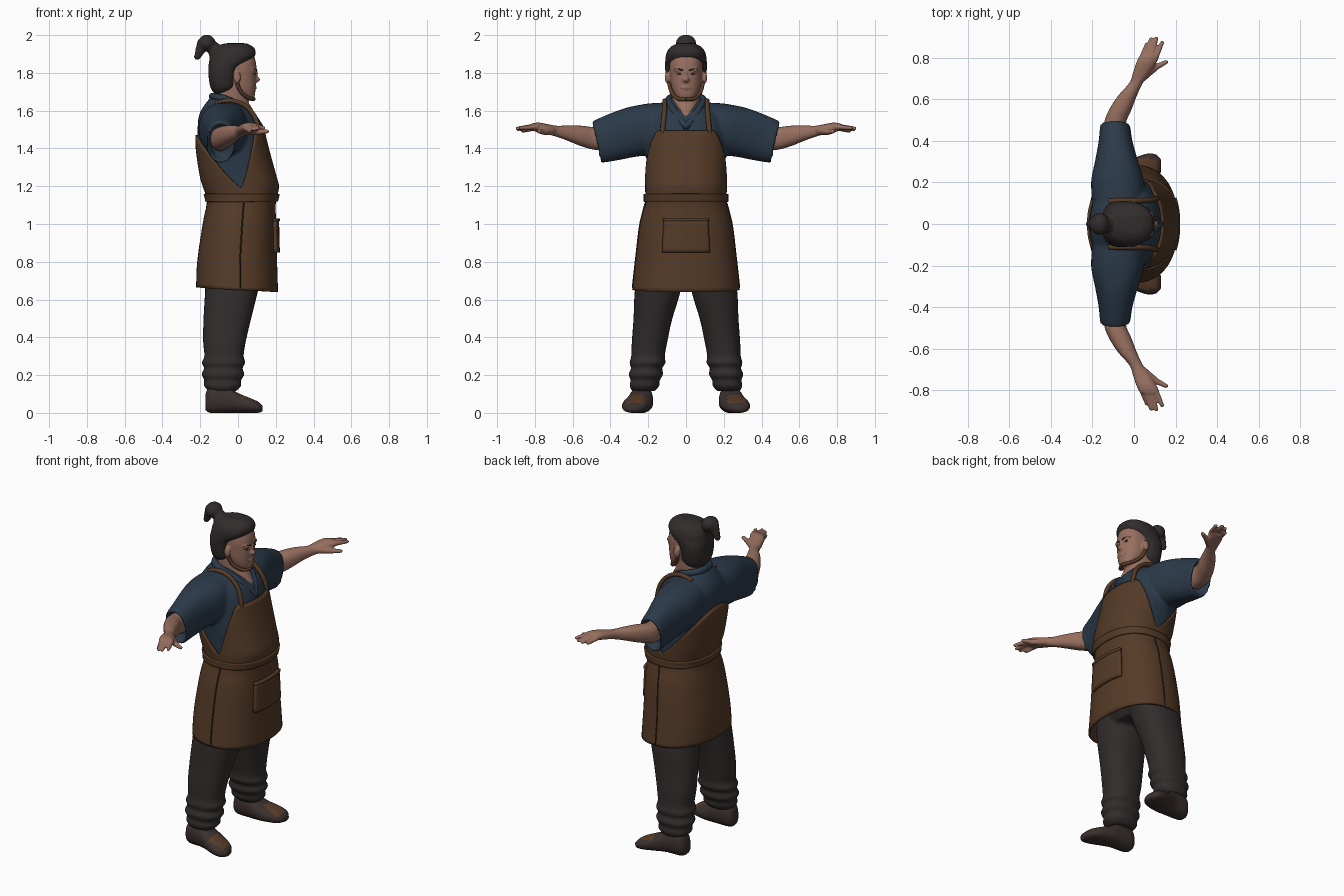
import bpy, bmesh, math
from mathutils import Matrix, Vector

cube = bpy.data.objects.get("Cube")
if cube:
    bpy.data.objects.remove(cube, do_unlink=True)

def material(name, r, g, b):
    m = bpy.data.materials.new(name)
    m.use_nodes = True
    m.diffuse_color = (r, g, b, 1)
    bsdf = m.node_tree.nodes["Principled BSDF"]
    bsdf.inputs["Base Color"].default_value = (r, g, b, 1)
    bsdf.inputs["Roughness"].default_value = 0.8
    return m

SKIN = material("skin", .31, .16, .115)
HAIR = material("dark hair", .032, .025, .025)
CLOTH = material("charcoal cloth", .033, .026, .026)
SHIRT = material("navy cloth", .024, .042, .066)
LEATHER = material("brown leather", .09, .043, .02)
SEAM = material("dark leather", .035, .017, .01)
SHOE = material("shoe leather", .042, .03, .027)
BEARD = material("brown beard", .1, .045, .022)

POWER = 2.3
AXES = {"x": (1, 2, 0), "y": (0, 2, 1), "z": (0, 1, 2)}

def sup(v):
    return math.copysign(abs(v) ** (2 / POWER), v)

def smooth_rings(rings, steps=4):
    """Catmull-Rom interpolation between cross-sections."""
    out = []
    last = len(rings) - 1
    for i in range(last):
        quad = [rings[max(0, min(last, i + k))] for k in (-1, 0, 1, 2)]
        for j in range(steps):
            t = j / steps
            out.append([.5 * (2 * b + (c - a) * t + (2 * a - 5 * b + 4 * c - d) * t * t
                              + (3 * b - a - 3 * c + d) * t ** 3) for a, b, c, d in zip(*quad)])
    return out + [list(rings[-1])]

def loft(bm, axis, rings, side=1, lean=0, n=32):
    """Closed skin over rings (position, u0, u1, v0, v1); a 4-value ring is symmetric."""
    iu, iv, it = AXES[axis]
    rings = [r if len(r) == 5 else (*r[:3], -r[3], r[3]) for r in rings]
    loops = []
    for t, u0, u1, v0, v1 in smooth_rings(rings):
        loop = []
        for k in range(n):
            a = math.tau * k / n
            p = [0, 0, 0]
            p[iu] = (u0 + u1) / 2 + (u1 - u0) / 2 * sup(math.cos(a))
            dv = (v1 - v0) / 2 * sup(math.sin(a))
            p[iv] = (v0 + v1) / 2 + dv
            p[it] = t + lean * dv
            p[1] *= side
            loop.append(bm.verts.new(p))
        loops.append(loop)
    for A, B in zip(loops, loops[1:]):
        for k in range(n):
            bm.faces.new((A[k], A[k - 1], B[k - 1], B[k]))
    bm.faces.new(loops[0])
    bm.faces.new(loops[-1])

def ball(bm, center, radii):
    bmesh.ops.create_uvsphere(bm, u_segments=20, v_segments=12, radius=1,
                              matrix=Matrix.Translation(center) @ Matrix.Diagonal((*radii, 1)))

def limb(bm, a, b, r0, r1, side=1):
    """Rounded finger made of overlapping balls."""
    for i in range(13):
        p = Vector(a).lerp(Vector(b), i / 12)
        r = r0 + (r1 - r0) * i / 12
        ball(bm, (p.x, p.y * side, p.z), (r, r, r))

def finish(bm, name, *mats, voxel=0, thick=0):
    bmesh.ops.recalc_face_normals(bm, faces=bm.faces)
    for f in bm.faces:
        f.smooth = True
    me = bpy.data.meshes.new(name)
    bm.to_mesh(me)
    bm.free()
    ob = bpy.data.objects.new(name, me)
    bpy.context.collection.objects.link(ob)
    for m in mats:
        me.materials.append(m)
    if voxel:
        r = ob.modifiers.new("fuse", "REMESH")
        r.mode, r.voxel_size, r.use_smooth_shade = "VOXEL", voxel, True
        s = ob.modifiers.new("soften", "SMOOTH")
        s.factor, s.iterations = .5, 3
    if thick:
        s = ob.modifiers.new("thickness", "SOLIDIFY")
        s.thickness, s.offset = thick, -1
    return ob

def tube(name, points, radius, mat, taper=None):
    cu = bpy.data.curves.new(name, "CURVE")
    cu.dimensions, cu.bevel_depth, cu.bevel_resolution, cu.use_fill_caps = "3D", radius, 3, True
    sp = cu.splines.new("NURBS")
    sp.points.add(len(points) - 1)
    for i, p in enumerate(points):
        sp.points[i].co = (*p, 1)
        sp.points[i].radius = taper[i] if taper else 1
    sp.use_endpoint_u, sp.order_u = True, 3
    cu.materials.append(mat)
    ob = bpy.data.objects.new(name, cu)
    bpy.context.collection.objects.link(ob)

# Body outline: height, back, front, half width
BODY = [(.64, -.218, .208, .282), (.8, -.212, .203, .264), (1, -.183, .198, .24),
        (1.1, -.163, .195, .214), (1.14, -.163, .203, .21), (1.2, -.183, .213, .214),
        (1.26, -.2, .198, .215), (1.4, -.22, .16, .22), (1.5, -.222, .136, .215)]
OUTLINE = smooth_rings(BODY, 8)

def on_body(angle, z, off):
    for a, b in zip(OUTLINE, OUTLINE[1:]):
        if z <= b[0]:
            break
    t = (z - a[0]) / (b[0] - a[0])
    _, x0, x1, w = [p + (q - p) * t for p, q in zip(a, b)]
    return ((x0 + x1) / 2 + ((x1 - x0) / 2 + off) * sup(math.cos(angle)),
            (w + off) * sup(math.sin(angle)), z)

def wrap(name, low, high, mat, off, thick, span=math.pi, cols=72, rows=36):
    """Panel of cloth lying on the body outline, between two edge rules."""
    bm = bmesh.new()
    grid = []
    for i in range(cols + 1):
        a = -span + 2 * span * i / cols
        z0, z1 = low(a), high(a)
        grid.append([bm.verts.new(on_body(a, z0 + (z1 - z0) * j / rows, off)) for j in range(rows + 1)])
    for A, B in zip(grid, grid[1:]):
        for j in range(rows):
            bm.faces.new((A[j], B[j], B[j + 1], A[j + 1]))
    bmesh.ops.remove_doubles(bm, verts=bm.verts, dist=.0001)
    return finish(bm, name, mat, thick=thick)

def apron_top(a):
    c = math.cos(a)
    return 1.19 + (.305 * min(1, c * 1.35) if c > 0 else -.28 * c)

# Apron with belt, pocket, side seams
wrap("apron", lambda a: .652 - .012 * math.cos(a), apron_top, LEATHER, .004, .012)
wrap("belt", lambda a: 1.118, lambda a: 1.158, LEATHER, .014, .012, rows=6)
wrap("pocket", lambda a: .85, lambda a: 1.02, LEATHER, .02, .018, span=.42, cols=14, rows=8)
wrap("pocket_hem", lambda a: 1.015, lambda a: 1.03, LEATHER, .025, .02, span=.43, cols=14, rows=2)
for tag, s in (("left", 1), ("right", -1)):
    seam = [on_body(s * 1.52, .66 + .05 * i, .004) for i in range(10)]
    tube("apron_seam_" + tag, seam, .004, SEAM)
    tube("apron_strap_" + tag, [(.112, s * .125, 1.46), (.108, s * .122, 1.52), (.083, s * .115, 1.585),
                                (.025, s * .112, 1.64), (-.06, s * .112, 1.66), (-.12, s * .11, 1.635)],
         .013, LEATHER)

# Shirt: torso and both short sleeves fused together
bm = bmesh.new()
trunk = [(z, x0 + .008, x1 - .008, w - .008) for z, x0, x1, w in BODY if z > 1.05]
loft(bm, "z", trunk + [(1.57, -.208, .1, .19), (1.62, -.185, .055, .14), (1.665, -.15, .01, .09)])
sleeve = [(.02, -.19, .05, 1.42, 1.645), (.15, -.205, .05, 1.38, 1.64), (.22, -.205, .045, 1.365, 1.63),
          (.3, -.188, .02, 1.355, 1.612), (.4, -.17, -.008, 1.335, 1.575), (.475, -.162, -.02, 1.325, 1.54),
          (.46, -.148, -.035, 1.345, 1.525), (.43, -.14, -.045, 1.36, 1.515)]
for s in (1, -1):
    loft(bm, "y", sleeve, s, lean=.22)
finish(bm, "shirt", SHIRT, voxel=.01)
for tag, s in (("left", 1), ("right", -1)):
    tube("collar_" + tag, [(-.135, 0, 1.675), (-.13, s * .06, 1.675), (-.06, s * .098, 1.66),
                           (.035, s * .075, 1.615), (.085, s * .04, 1.565), (.12, -s * .005, 1.505)], .02, SHIRT)

# Head with neck, nose, brow, lips and ears
bm = bmesh.new()
loft(bm, "z", [(1.52, .03, .118, .012), (1.57, -.04, .1, .034), (1.62, -.1, .07, .062),
               (1.67, -.12, .045, .075), (1.76, -.12, .04, .075)])
loft(bm, "z", [(1.655, .01, .072, .03), (1.675, -.03, .088, .053), (1.72, -.08, .093, .076),
               (1.78, -.11, .096, .085), (1.85, -.12, .096, .088), (1.91, -.1, .075, .07), (1.93, -.06, .04, .04)])
ball(bm, (.094, 0, 1.765), (.024, .018, .016))
ball(bm, (.09, 0, 1.79), (.016, .01, .03))
ball(bm, (.085, 0, 1.722), (.015, .028, .012))
for s in (1, -1):
    ball(bm, (.08, s * .035, 1.815), (.018, .03, .01))
    ball(bm, (-.005, s * .1, 1.775), (.02, .012, .032))
finish(bm, "head", SKIN, voxel=.006)

# Hair swept back into a topknot
bm = bmesh.new()
loft(bm, "z", [(1.69, -.125, -.06, .06), (1.72, -.145, -.01, .093), (1.78, -.156, .0, .107),
               (1.83, -.157, .018, .111), (1.865, -.152, .07, .11), (1.9, -.145, .094, .105),
               (1.935, -.12, .084, .085), (1.957, -.07, .045, .045)])
ball(bm, (-.125, 0, 1.92), (.035, .04, .045))
ball(bm, (-.165, 0, 1.958), (.046, .054, .044))
limb(bm, (-.185, 0, 1.955), (-.215, 0, 1.885), .033, .018)
finish(bm, "hair", HAIR, voxel=.008)

# Face details
for tag, s in (("left", 1), ("right", -1)):
    bm = bmesh.new()
    ball(bm, (.089, s * .035, 1.795), (.005, .014, .005))
    finish(bm, "eye_" + tag, HAIR)
    tube("eyebrow_" + tag, [(.098, s * .014, 1.812), (.099, s * .035, 1.822), (.08, s * .06, 1.818)], .004, HAIR)
    tube("beard_" + tag, [(-.005, s * .09, 1.75), (.005, s * .084, 1.71), (.04, s * .064, 1.675),
                          (.075, s * .035, 1.658), (.084, 0, 1.662)], .01, BEARD)
tube("mouth", [(.086, -.028, 1.718), (.102, 0, 1.723), (.086, .028, 1.718)], .003, SEAM)

# Arms with hands
forearm = [(.38, -.14, -.04, 1.385, 1.51), (.48, -.145, -.04, 1.392, 1.512), (.55, -.12, -.012, 1.41, 1.52),
           (.62, -.075, .015, 1.438, 1.523), (.68, -.022, .043, 1.46, 1.52), (.73, -.005, .08, 1.474, 1.528),
           (.78, .012, .108, 1.484, 1.537), (.815, .03, .115, 1.495, 1.533)]
fingers = [((.035, .79, 1.51), (.062, .865, 1.492)), ((.057, .80, 1.518), (.082, .89, 1.502)),
           ((.08, .80, 1.518), (.107, .893, 1.506)), ((.1, .79, 1.515), (.135, .873, 1.508))]
for tag, s in (("left", 1), ("right", -1)):
    bm = bmesh.new()
    loft(bm, "y", forearm, s)
    for a, b in fingers:
        limb(bm, a, b, .0145, .0105, s)
    limb(bm, (.04, .71, 1.495), (.105, .755, 1.487), .024, .016, s)
    limb(bm, (.105, .755, 1.487), (.155, .78, 1.49), .015, .011, s)
    finish(bm, "arm_" + tag, SKIN, voxel=.006)

# Trousers: hips and two legs with gathered folds at the shin
bm = bmesh.new()
loft(bm, "z", [(.67, -.13, .09, .17), (.75, -.175, .14, .235), (.9, -.17, .17, .225), (1.1, -.14, .16, .19)])
leg = [(.8, -.172, .14, .005, .25), (.64, -.175, .105, .03, .272), (.5, -.183, .07, .072, .278),
       (.38, -.185, .042, .098, .287), (.3, -.178, .03, .112, .29), (.265, -.192, .04, .108, .3),
       (.235, -.178, .022, .128, .29), (.205, -.194, .036, .12, .305), (.172, -.178, .015, .14, .292),
       (.145, -.182, .018, .14, .3), (.115, -.155, -.01, .165, .285)]
for s in (1, -1):
    loft(bm, "z", leg, s)
finish(bm, "trousers", CLOTH, voxel=.01)

# Shoes with toe patches
shoe = [(-.172, .2, .265, .015, .1), (-.145, .182, .288, 0, .145), (-.06, .175, .298, 0, .14),
        (0, .175, .318, 0, .105), (.06, .19, .338, 0, .08), (.105, .215, .335, 0, .06), (.13, .25, .31, .008, .038)]
for tag, s in (("left", 1), ("right", -1)):
    bm = bmesh.new()
    loft(bm, "x", shoe, s)
    bm.normal_update()
    for f in bm.faces:
        c = f.calc_center_median()
        if .02 < c.x < .11 and c.z > .05 and .22 < abs(c.y) < .315:
            f.material_index = 1
    finish(bm, "shoe_" + tag, SHOE, BEARD)
